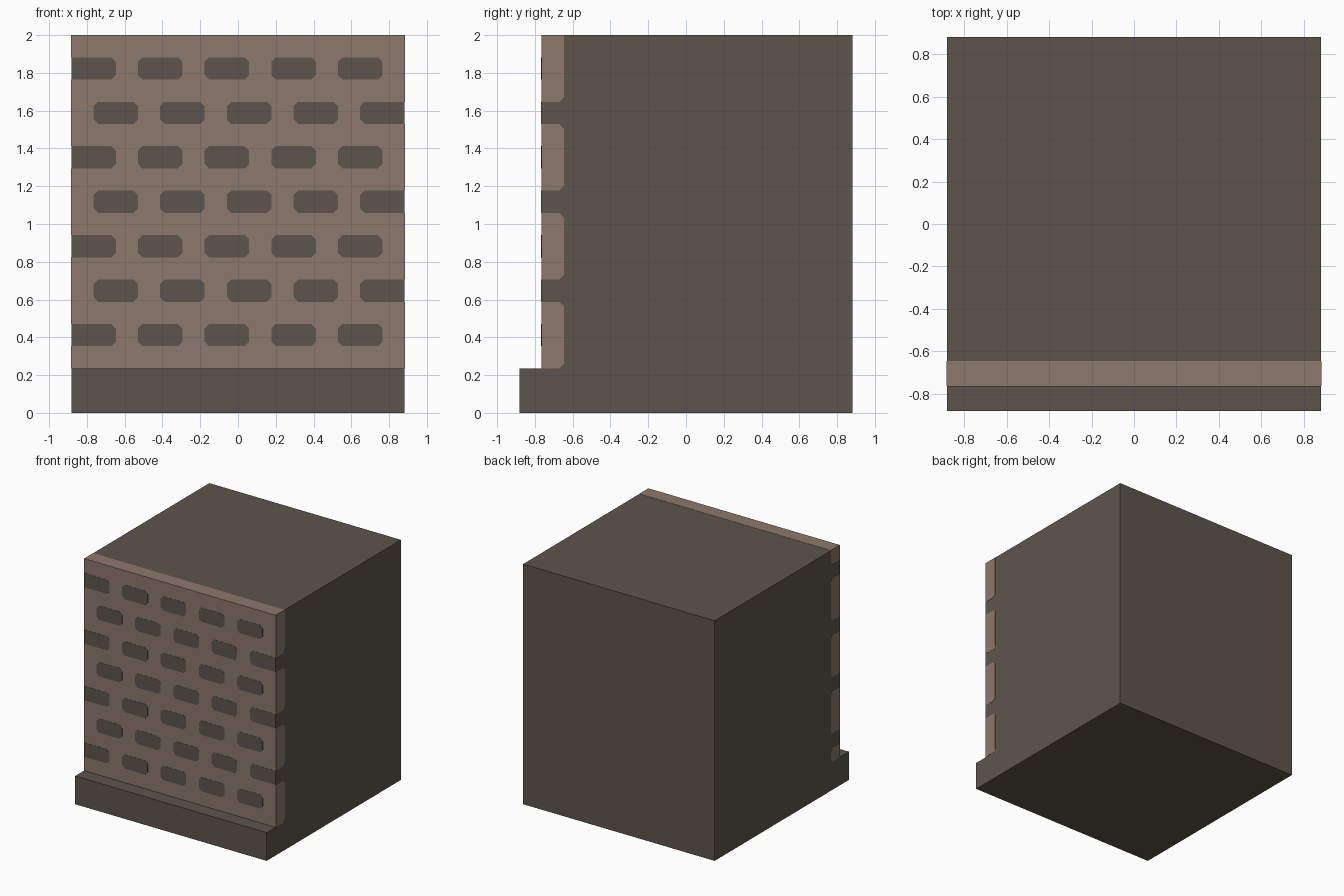
import bpy, bmesh
from mathutils import Vector

cube = bpy.data.objects.get("Cube")
if cube:
    bpy.data.objects.remove(cube, do_unlink=True)

U = 1 / 17            # layout unit: block is 30 wide, 30 deep, 34 high
HALF, TOP, BASE = 15, 34, 4
FRONT, BACK_OF_BRICK = -13, -11
CUT = 0.4             # corner cut of the painted shapes
LIFT = 0.0015         # height of one painted layer


def material(name, rgb):
    m = bpy.data.materials.new(name)
    m.use_nodes = True
    m.diffuse_color = (*rgb, 1)
    m.node_tree.nodes["Principled BSDF"].inputs["Base Color"].default_value = (*rgb, 1)
    return m


dark = material("dark stone", (0.110, 0.091, 0.072))
brown = material("brown brick", (0.262, 0.188, 0.147))


def prisms(name, outlines, depth, mat):
    """Extrude each closed outline (3D points) along depth into one object."""
    bm = bmesh.new()
    for pts in outlines:
        face = bm.faces.new([bm.verts.new(p) for p in pts])
        new = bmesh.ops.extrude_face_region(bm, geom=[face], use_keep_orig=True)["geom"]
        bmesh.ops.translate(bm, vec=depth,
                            verts=[g for g in new if isinstance(g, bmesh.types.BMVert)])
    bmesh.ops.recalc_face_normals(bm, faces=bm.faces)
    me = bpy.data.meshes.new(name)
    bm.to_mesh(me)
    bm.free()
    me.materials.append(mat)
    ob = bpy.data.objects.new(name, me)
    bpy.context.collection.objects.link(ob)
    return ob


def cut_rect(a0, b0, a1, b1, low_left=0, low_right=0, up_right=0, up_left=0):
    """Rectangle outline whose chosen corners are cut off."""
    pts = []
    for a, b, sa, sb, cut, along_a in ((a0, b0, 1, 1, low_left, False),
                                       (a1, b0, -1, 1, low_right, True),
                                       (a1, b1, -1, -1, up_right, False),
                                       (a0, b1, 1, -1, up_left, True)):
        if cut:
            pair = [(a, b + sb * CUT), (a + sa * CUT, b)]
            pts += pair[::-1] if along_a else pair
        else:
            pts.append((a, b))
    return pts


def on_front(outline):
    return [(a * U, FRONT * U, b * U) for a, b in outline]


# Solid block with a stepped plinth at the front
profile = [(-15, 0), (15, 0), (15, TOP), (FRONT, TOP), (FRONT, BASE), (-15, BASE)]
prisms("block_body", [[(-HALF * U, y * U, z * U) for y, z in profile]],
       Vector((2 * HALF * U, 0, 0)), dark)

# Brown facing on the front and along the top edge
prisms("brick_facing", [on_front(cut_rect(-HALF, BASE, HALF, TOP))],
       Vector((0, -LIFT, 0)), brown)
prisms("top_edge_strip",
       [[(a * U, b * U, TOP * U) for a, b in cut_rect(-HALF, FRONT, HALF, BACK_OF_BRICK)]],
       Vector((0, 0, LIFT)), brown)

# Staggered dark cells, open where they meet the side edges
cells = []
for row in range(7):
    z = 6 + 4 * row
    start = -15 if row % 2 == 0 else -13
    for col in range(5):
        x = start + 6 * col
        left, right = x > -HALF, x + 4 < HALF
        cells.append(on_front(cut_rect(x, z, x + 4, z + 2, left, right, right, left)))
prisms("front_cells", cells, Vector((0, -2 * LIFT, 0)), dark)

# Brick ends on both sides, broken where a row of cells wraps round the edge
for name, side, first in (("right_brick_ends", -1, 6), ("left_brick_ends", 1, 10)):
    ends, z = [], BASE
    for gap in list(range(first, TOP, 8)) + [TOP]:
        shape = cut_rect(FRONT, z, BACK_OF_BRICK, gap, 0, 1, gap < TOP, 0)
        ends.append([(side * HALF * U, y * U, h * U) for y, h in shape])
        z = gap + 2
    prisms(name, ends, Vector((side * LIFT, 0, 0)), brown)
